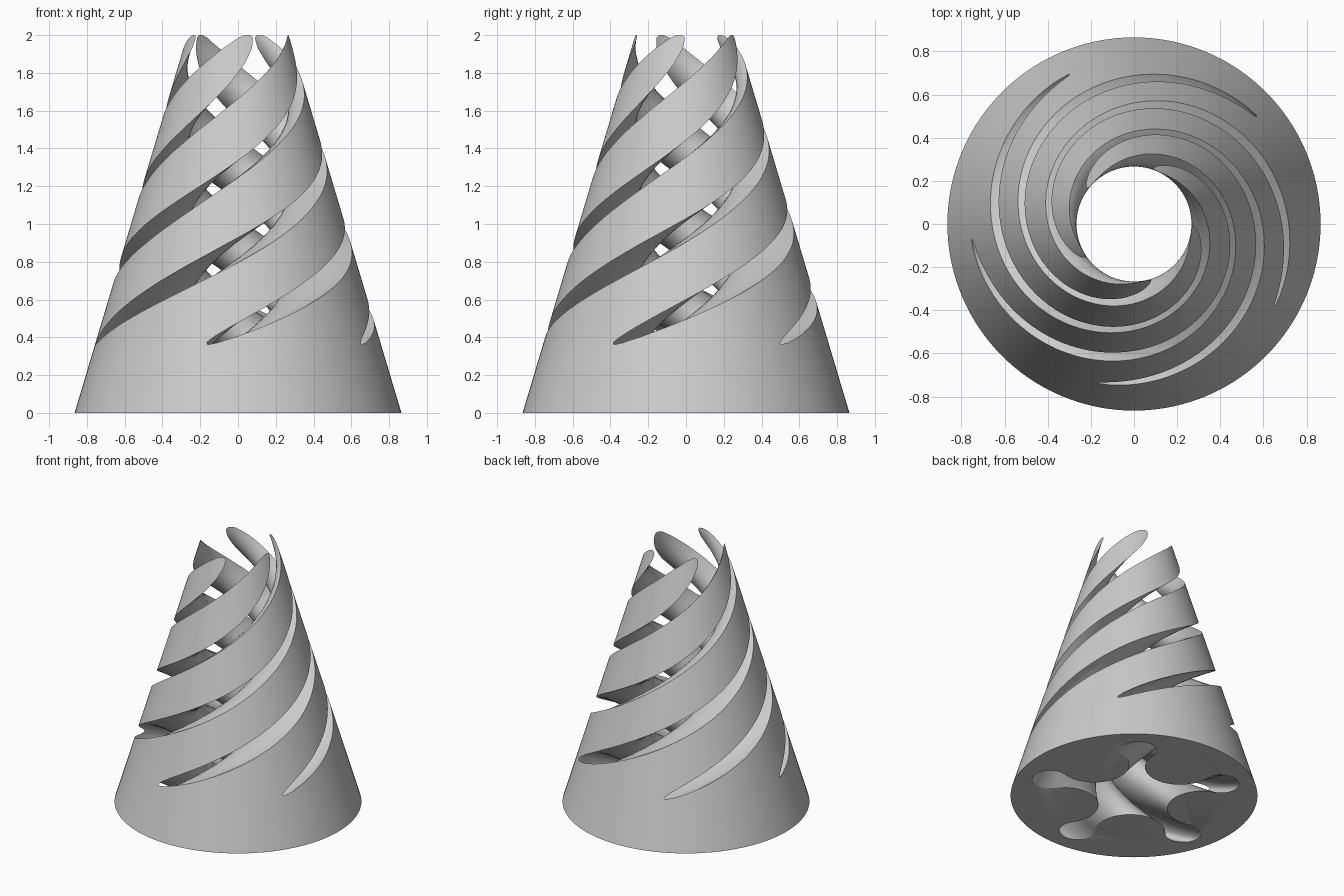
import bpy, bmesh, math
from mathutils import Matrix, Vector

if "Cube" in bpy.data.objects:
    bpy.data.objects.remove(bpy.data.objects["Cube"], do_unlink=True)

HEIGHT = 2.0
BASE_R, TOP_R = 0.865, 0.268
ARMS = 5
START, TWIST = math.radians(-19), math.radians(168)   # twist is per unit of height
BULB_D, BULB_R, LOBE_D = 0.632, 0.125, 0.513

grey = bpy.data.materials.new("soft grey")
grey.use_nodes = True
colour = (0.6, 0.6, 0.6, 1)
grey.diffuse_color = colour
grey.node_tree.nodes["Principled BSDF"].inputs["Base Color"].default_value = colour


def arc(centre, radius, start, end, steps):
    """Points along an arc, without the last one."""
    return [centre + radius * Vector((math.cos(a), math.sin(a)))
            for a in (start + (end - start) * i / steps for i in range(steps))]


def loft(name, rings):
    """Closed solid through a stack of rings with equal point counts."""
    bm = bmesh.new()
    loops = [[bm.verts.new(p) for p in ring] for ring in rings]
    for low, high in zip(loops, loops[1:]):
        for i in range(len(low)):
            j = (i + 1) % len(low)
            bm.faces.new((low[i], low[j], high[j], high[i]))
    caps = [bm.faces.new(loops[0][::-1]), bm.faces.new(loops[-1])]
    bmesh.ops.triangulate(bm, faces=[f for f in bm.faces if f not in caps])
    bmesh.ops.recalc_face_normals(bm, faces=bm.faces)
    mesh = bpy.data.meshes.new(name)
    bm.to_mesh(mesh)
    bm.free()
    mesh.materials.append(grey)
    obj = bpy.data.objects.new(name, mesh)
    bpy.context.collection.objects.link(obj)
    return obj


# Solid tapered body
def circle(radius, z, sides=144):
    return [p.to_3d() + Vector((0, 0, z))
            for p in arc(Vector((0, 0)), radius, 0, math.tau, sides)]


LEVELS = 20
body = loft("spiral_cone", [circle(BASE_R + (TOP_R - BASE_R) * k / LEVELS, HEIGHT * k / LEVELS)
                            for k in range(LEVELS + 1)])

# Star-shaped opening: bulb-ended arms joined by tangent round lobes
half = math.pi / ARMS
bulb = Vector((BULB_D, 0))
lobe = LOBE_D * Vector((math.cos(half), math.sin(half)))
link = lobe - bulb
turn = math.atan2(link.y, link.x)
lobe_r = link.length - BULB_R
sweep = turn + math.pi - (half + math.pi)
inward = half + math.pi
arm = (arc(bulb, BULB_R, -turn, turn, 18)
       + arc(lobe, lobe_r, inward + sweep, inward - sweep, 20))
profile = [Matrix.Rotation(2 * half * k, 2) @ p for k in range(ARMS) for p in arm]

# Twist the opening up through the body
STEPS, MARGIN = 130, 0.03
rings = []
for k in range(STEPS + 1):
    z = -MARGIN + (HEIGHT + 2 * MARGIN) * k / STEPS
    spin = Matrix.Rotation(START + TWIST * z, 2)
    rings.append([(spin @ p).to_3d() + Vector((0, 0, z)) for p in profile])
cutter = loft("twisted_cutter", rings)
cutter.hide_render = True

cut = body.modifiers.new("twisted opening", "BOOLEAN")
cut.operation = "DIFFERENCE"
cut.solver = "EXACT"
cut.object = cutter
bpy.ops.object.select_all(action="DESELECT")
body.select_set(True)
bpy.context.view_layer.objects.active = body
bpy.ops.object.modifier_apply(modifier=cut.name)
bpy.data.objects.remove(cutter, do_unlink=True)
bpy.ops.object.shade_smooth_by_angle(angle=math.radians(30))
